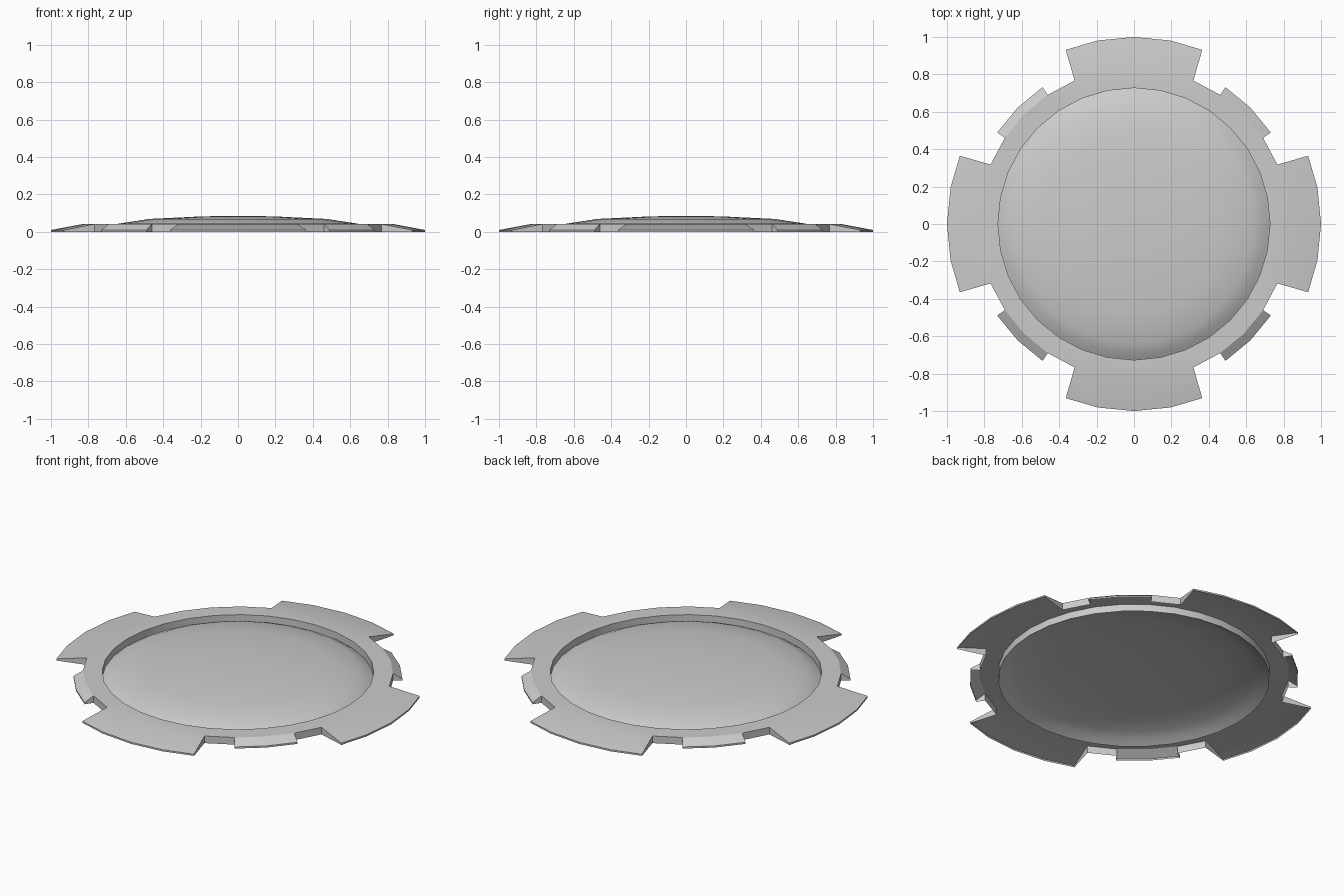
import bpy, bmesh
from math import sin, cos, radians

if "Cube" in bpy.data.objects:
    bpy.data.objects.remove(bpy.data.objects["Cube"])

SEG = 32
STEP = 360 / SEG
R_IN, R_RIM = 0.727, 0.83      # recess radius, rim radius
Z_RIM, Z_LIP = 0.042, 0.01     # rim top height, tab lip height


def polar(r, deg, z):
    a = radians(deg)
    return (r * cos(a), r * sin(a), z)


def finish(bm, name):
    bmesh.ops.remove_doubles(bm, verts=bm.verts, dist=1e-5)
    me = bpy.data.meshes.new(name)
    bm.to_mesh(me)
    bm.free()
    ob = bpy.data.objects.new(name, me)
    bpy.context.collection.objects.link(ob)
    bpy.ops.object.select_all(action='DESELECT')
    ob.select_set(True)
    bpy.context.view_layer.objects.active = ob
    bpy.ops.object.shade_smooth_by_angle(angle=radians(28))
    return ob


def quad(bm, *pts):
    bm.faces.new([bm.verts.new(p) for p in pts])


def skirt(bm, p, q):
    # outer wall from edge p-q down to the ground
    quad(bm, (p[0], p[1], 0), (q[0], q[1], 0), q, p)


# Rim: flat ring, recess wall, four wide tabs and four small clips (open underneath)
bm = bmesh.new()
for i in range(SEG):
    a, b = i * STEP, (i + 1) * STEP
    in_a, in_b = polar(R_IN, a, Z_RIM), polar(R_IN, b, Z_RIM)
    out_a, out_b = polar(R_RIM, a, Z_RIM), polar(R_RIM, b, Z_RIM)
    quad(bm, in_a, out_a, out_b, in_b)
    quad(bm, polar(R_IN, b, 0), polar(R_IN, a, 0), in_a, in_b)

    k = i % 8                       # position within a quarter turn
    wide = k in (0, 1, 6, 7)
    small = k in (3, 4)
    if not (wide or small):
        skirt(bm, out_a, out_b)
        continue
    r = 1.0 if wide else 0.88
    inset = 1.1 if wide else 0.0    # wide tab ends are slightly narrower
    first, last = k in (6, 3), k in (1, 4)
    tip_a = polar(r, a + (inset if first else 0), Z_LIP)
    tip_b = polar(r, b - (inset if last else 0), Z_LIP)
    quad(bm, out_a, tip_a, tip_b, out_b)
    skirt(bm, tip_a, tip_b)
    if first:
        skirt(bm, out_a, tip_a)
    if last:
        skirt(bm, tip_b, out_b)
finish(bm, "rim_with_tabs")

# Dome: shallow cap rising from the bottom of the recess
profile = [(R_IN, 0), (0.69, 0.023), (0.64, 0.044), (0.475, 0.069), (0.19, 0.083)]
bm = bmesh.new()
rings = [[bm.verts.new(polar(r, i * STEP, z)) for i in range(SEG)] for r, z in profile]
top = bm.verts.new((0, 0, 0.085))
for i in range(SEG):
    j = (i + 1) % SEG
    for lo, hi in zip(rings, rings[1:]):
        bm.faces.new((lo[i], lo[j], hi[j], hi[i]))
    bm.faces.new((rings[-1][i], rings[-1][j], top))
finish(bm, "dome_cap")
